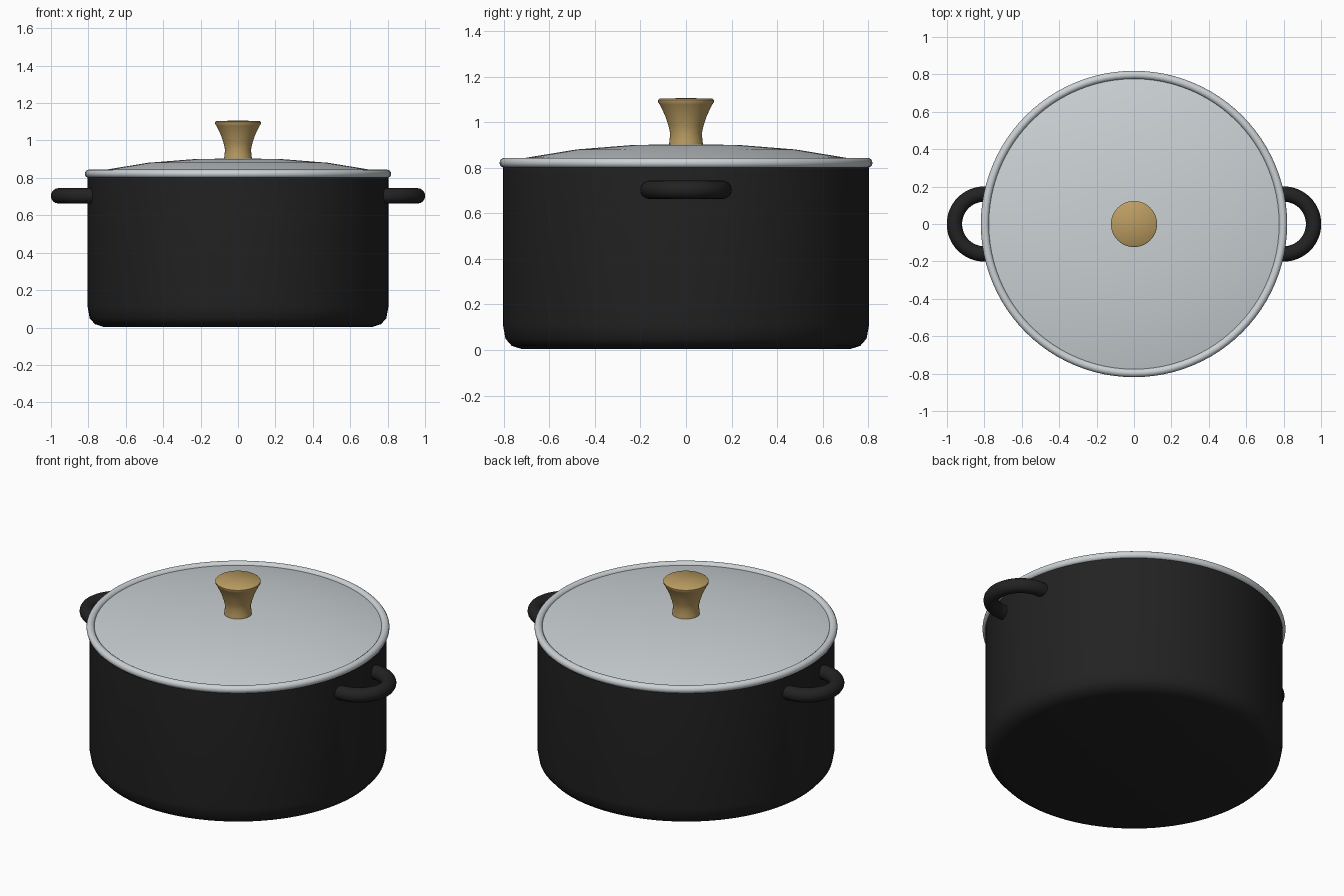
import bpy
import bmesh
import math
from mathutils import Matrix, Vector

cube = bpy.data.objects.get("Cube")
if cube:
    bpy.data.objects.remove(cube, do_unlink=True)


def material(name, rgb, metallic=0.0, roughness=0.5):
    mat = bpy.data.materials.new(name)
    mat.use_nodes = True
    mat.diffuse_color = (*rgb, 1)
    shader = mat.node_tree.nodes["Principled BSDF"]
    shader.inputs["Base Color"].default_value = (*rgb, 1)
    shader.inputs["Metallic"].default_value = metallic
    shader.inputs["Roughness"].default_value = roughness
    return mat


def finish(bm, name, mat, angle):
    bmesh.ops.remove_doubles(bm, verts=bm.verts, dist=0.0001)
    bmesh.ops.recalc_face_normals(bm, faces=bm.faces)
    mesh = bpy.data.meshes.new(name)
    bm.to_mesh(mesh)
    bm.free()
    obj = bpy.data.objects.new(name, mesh)
    bpy.context.collection.objects.link(obj)
    mesh.materials.append(mat)
    bpy.ops.object.select_all(action="DESELECT")
    obj.select_set(True)
    bpy.context.view_layer.objects.active = obj
    bpy.ops.object.shade_smooth_by_angle(angle=math.radians(angle))
    return obj


def lathe(name, profile, mat, steps=96, angle=40):
    """Turn a (radius, height) profile around the z axis."""
    bm = bmesh.new()
    verts = [bm.verts.new((r, 0, z)) for r, z in profile]
    edges = [bm.edges.new(pair) for pair in zip(verts, verts[1:])]
    bmesh.ops.spin(bm, geom=verts + edges, axis=(0, 0, 1), cent=(0, 0, 0),
                   angle=math.tau, steps=steps)
    return finish(bm, name, mat, angle)


def ring_profile(radius, height, thickness, count=16):
    return [(radius + thickness * math.cos(math.tau * i / count),
             height + thickness * math.sin(math.tau * i / count))
            for i in range(count + 1)]


def handle(name, side, mat, bend=0.16, thickness=0.041, steps=32, sides=16):
    """Half ring whose straight ends run into the pot wall."""
    bm = bmesh.new()
    path = [(Vector((-0.06, -bend, 0)), -math.pi / 2)]
    for i in range(steps + 1):
        a = math.pi * (i / steps - 0.5)
        path.append((Vector((math.cos(a), math.sin(a), 0)) * bend, a))
    path.append((Vector((-0.06, bend, 0)), math.pi / 2))
    rings = []
    for point, a in path:
        out = Vector((math.cos(a), math.sin(a), 0))
        rings.append([bm.verts.new(point + thickness * (
            out * math.cos(math.tau * k / sides)
            + Vector((0, 0, math.sin(math.tau * k / sides)))))
            for k in range(sides)])
    for a, b in zip(rings, rings[1:]):
        for k in range(sides):
            n = (k + 1) % sides
            bm.faces.new((a[k], a[n], b[n], b[k]))
    bm.faces.new(rings[0])
    bm.faces.new(rings[-1])
    turn = Matrix.Rotation(0 if side > 0 else math.pi, 4, "Z")
    bm.transform(Matrix.Translation((side * 0.8, 0, 0.704)) @ turn)
    return finish(bm, name, mat, 40)


black = material("black enamel", (0.016, 0.016, 0.016))
steel = material("brushed steel", (0.60, 0.64, 0.66))
brass = material("warm brass", (0.50, 0.335, 0.12))

# Hollow pot with a rounded foot
lathe("pot_body", [(0, 0.004), (0.72, 0.004), (0.765, 0.018), (0.793, 0.05),
                   (0.804, 0.11), (0.804, 0.82), (0.77, 0.82), (0.77, 0.1),
                   (0.72, 0.05), (0, 0.05)], black, angle=50)

# Lid and its rolled rim
lathe("lid", [(0, 0.905), (0.24, 0.9), (0.48, 0.881), (0.70, 0.845),
              (0.785, 0.826), (0.785, 0.812), (0, 0.812)], steel)
lathe("lid_rim", ring_profile(0.797, 0.822, 0.022), steel)

# Flared knob
lathe("lid_knob", [(0, 0.89), (0.075, 0.89), (0.073, 0.92), (0.069, 0.95),
                   (0.077, 0.985), (0.092, 1.03), (0.115, 1.078),
                   (0.122, 1.088), (0.123, 1.098), (0.116, 1.104),
                   (0, 1.107)], brass, steps=48)

# Side handles
for side, label in ((1, "left"), (-1, "right")):
    handle(label + "_handle", side, black)
